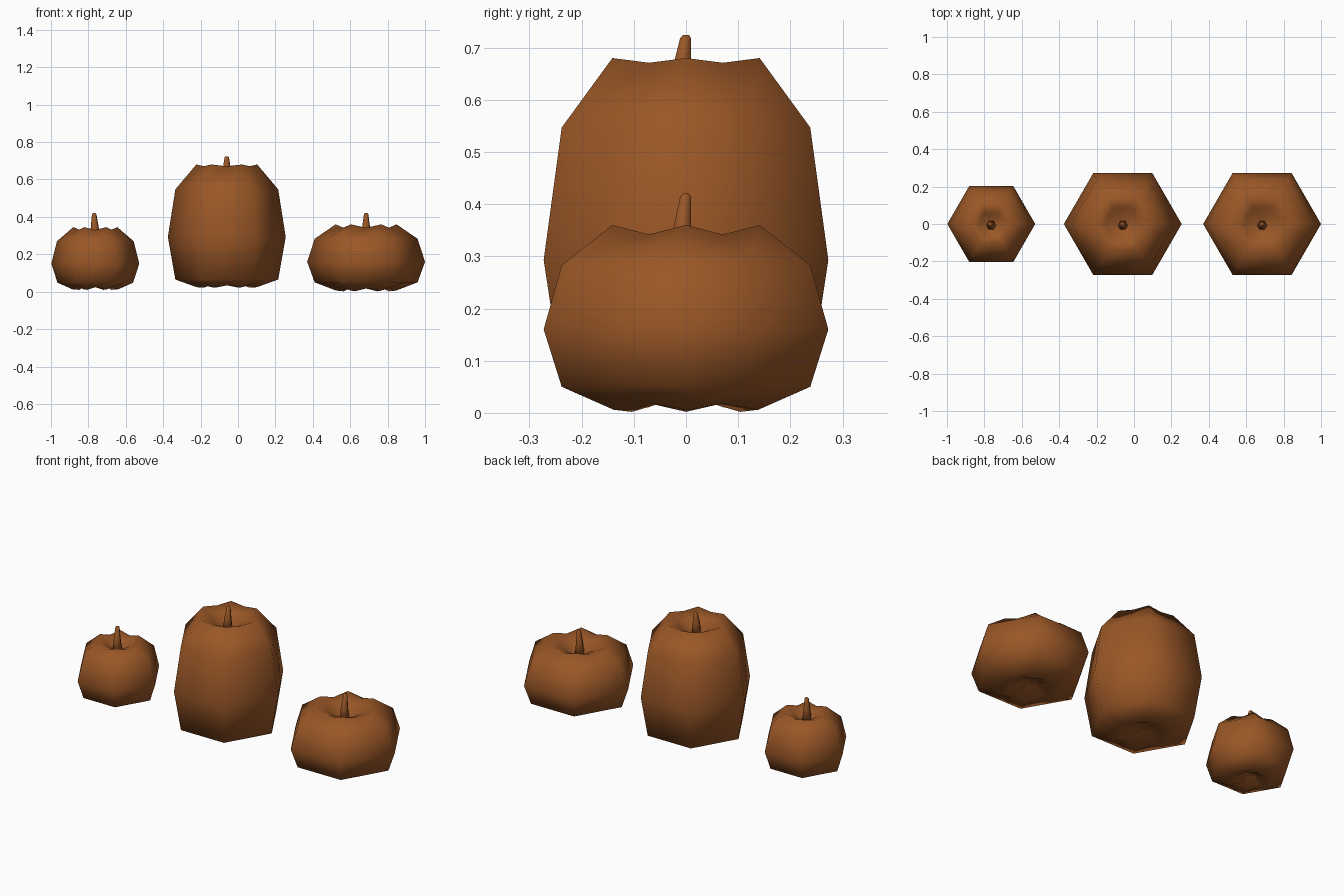
import bpy, bmesh
from math import cos, sin, pi

cube = bpy.data.objects.get("Cube")
if cube:
    bpy.data.objects.remove(cube, do_unlink=True)

brown = bpy.data.materials.new("pumpkin brown")
brown.use_nodes = True
colour = (0.32, 0.095, 0.02, 1)
brown.diffuse_color = colour
brown.node_tree.nodes["Principled BSDF"].inputs["Base Color"].default_value = colour


def lathe(name, rings, sides, centres, valley=False):
    """Stack rings of (radius, z, valley lift) and cap both ends."""
    bm = bmesh.new()
    loops = []
    for (r, z, lift), (cx, cy) in zip(rings, centres):
        loop = []
        for i in range(sides):
            low = valley and i % 2
            rad = r * cos(pi / 6) if low else r
            a = 2 * pi * i / sides
            loop.append(bm.verts.new((cx + rad * cos(a), cy + rad * sin(a),
                                      z + (lift if low else 0))))
        loops.append(loop)
    for lo, hi in zip(loops, loops[1:]):
        for i in range(sides):
            j = (i + 1) % sides
            bm.faces.new((lo[i], lo[j], hi[j], hi[i]))
    bm.faces.new(loops[0][::-1])
    bm.faces.new(loops[-1])
    mesh = bpy.data.meshes.new(name)
    bm.to_mesh(mesh)
    bm.free()
    mesh.materials.append(brown)
    mesh.shade_smooth()
    obj = bpy.data.objects.new(name, mesh)
    bpy.context.collection.objects.link(obj)
    return obj


def pumpkin(name, x, body, stem_base, stem_top, bend):
    # Ribbed body: ridges alternate with shallow valleys
    lathe(name + "_body", body, 12, [(x, 0)] * len(body), valley=True)
    # Leaning, tapered stem rising from the dimple
    h = stem_top - stem_base
    stem = [(0.028, stem_base - 0.01, 0), (0.021, stem_base + 0.45 * h, 0),
            (0.012, stem_top - 0.006, 0), (0.007, stem_top, 0)]
    lathe(name + "_stem", stem, 6,
          [(x, -0.008), (x + bend / 2, -0.008), (x + bend, -0.001), (x + bend, 0)])


# Body rings run from the underside dimple to the top dimple
pumpkin("small_pumpkin", -0.763,
        [(0.03, 0.05, 0), (0.085, 0.01, 0.014), (0.12, 0.012, 0.012), (0.202, 0.048, 0),
         (0.235, 0.15, 0), (0.205, 0.27, 0), (0.118, 0.345, -0.015),
         (0.07, 0.325, -0.008), (0.025, 0.29, 0)],
        0.285, 0.42, -0.006)
pumpkin("tall_pumpkin", -0.06,
        [(0.04, 0.06, 0), (0.12, 0.022, 0.012), (0.16, 0.024, 0.01), (0.275, 0.065, 0),
         (0.315, 0.293, 0), (0.275, 0.547, 0), (0.163, 0.68, -0.009),
         (0.1, 0.65, -0.006), (0.03, 0.61, 0)],
        0.605, 0.724, 0)
pumpkin("wide_pumpkin", 0.685,
        [(0.04, 0.05, 0), (0.12, 0.002, 0.015), (0.16, 0.006, 0.012), (0.275, 0.05, 0),
         (0.315, 0.16, 0), (0.275, 0.283, 0), (0.163, 0.36, -0.018),
         (0.1, 0.33, -0.008), (0.03, 0.285, 0)],
        0.28, 0.42, 0)
